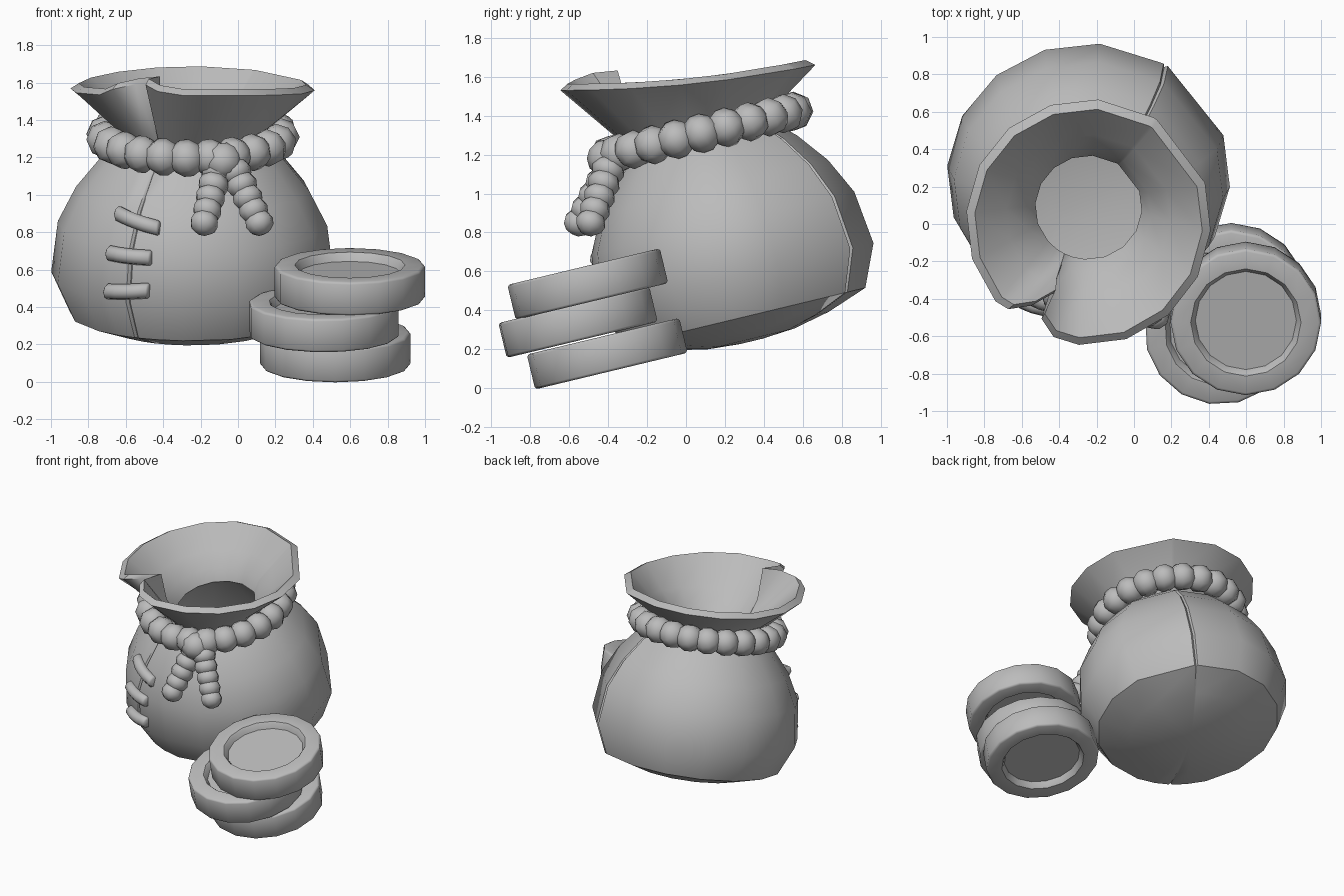
import bpy, bmesh, math
from mathutils import Vector, Matrix

cube = bpy.data.objects.get("Cube")
if cube:
    bpy.data.objects.remove(cube, do_unlink=True)

TILT = math.radians(13.5)
SEAM = math.radians(243)
CX, CY = -0.243, 0.382
BODY = 0.965
LEAN = Matrix.Rotation(TILT, 4, "X")

grey = bpy.data.materials.new("plain_grey")
grey.use_nodes = True
grey.diffuse_color = (0.5, 0.5, 0.5, 1)
grey.node_tree.nodes["Principled BSDF"].inputs["Base Color"].default_value = (0.5, 0.5, 0.5, 1)


def finish(name, bm, angle):
    bmesh.ops.recalc_face_normals(bm, faces=bm.faces)
    mesh = bpy.data.meshes.new(name)
    bm.to_mesh(mesh)
    bm.free()
    ob = bpy.data.objects.new(name, mesh)
    bpy.context.collection.objects.link(ob)
    mesh.materials.append(grey)
    bpy.ops.object.select_all(action="DESELECT")
    ob.select_set(True)
    bpy.context.view_layer.objects.active = ob
    bpy.ops.object.shade_smooth_by_angle(angle=math.radians(angle))
    return ob


def skin(bm, rings):
    """Join rings of points into a capped tube."""
    loops = [[bm.verts.new(p) for p in ring] for ring in rings]
    for a, b in zip(loops, loops[1:]):
        n = len(a)
        for i in range(n):
            j = (i + 1) % n
            bm.faces.new((a[i], a[j], b[j], b[i]))
    bm.faces.new(loops[0])
    bm.faces.new(loops[-1])


def leaned(az, r, h, depth=1.0):
    """Point at azimuth, radius and height about the leaning sack axis."""
    return LEAN @ Vector((CX + r * math.cos(az), CY + depth * r * math.sin(az), h))


# Sack: columns in degrees from the seam, extra ones beside both seams
BACK = 174
columns = [-10, -1, 0, 1, 10] + [22.5 * k for k in range(1, 8)]
columns += [BACK - 1, BACK, BACK + 1] + [22.5 * k for k in range(8, 16)]
columns = sorted(c for c in columns if c != 157.5 and c != 180) 
# Rim fold: column -> (depth, turn in degrees, rise)
FOLD = {-10: (0.04, -6, 0.03), -1: (0.19, -7, 0.05), 0: (0.37, 0, 0.05),
        1: (0.14, -0.5, 0.05), 10: (0.03, 0, 0.02)}


def sack_ring(r, h, fold=0.0, drop=0.0, groove=0.0, sag=0.0, depth=1.0):
    pts = []
    for d in columns:
        cut, turn, rise = FOLD.get(d, (0, 0, 0))
        rr = r * (1 - fold * cut)
        if d in (0, BACK):
            rr -= groove
        az = SEAM + math.radians(d + turn * fold)
        z = h - drop * rr * math.sin(az) - sag * math.cos(az) ** 2 + rise * fold
        pts.append(leaned(az, rr, z, depth))
    return pts


PROFILE = [(0.155, 0.06), (0.168, 0.24), (0.21, 0.44), (0.286, 0.66), (0.5, 0.758),
           (0.78, 0.722), (0.97, 0.625), (1.13, 0.495), (1.24, 0.37)]
bm = bmesh.new()
skin(bm, [sack_ring(r, h, groove=0.015 if 0.2 < h < 1.2 else 0, depth=BODY) for h, r in PROFILE]
     # Flared mouth with a thick lip
     + [sack_ring(0.44, 1.335, 0.15, 0.03), sack_ring(0.655, 1.55, 1, 0.137, sag=0.035),
        sack_ring(0.61, 1.58, 1, 0.137, sag=0.035), sack_ring(0.44, 1.4, 0.4, 0.06, sag=0.01),
        sack_ring(0.335, 1.3, 0.1, 0.02)]
     # Inner wall and floor
     + [sack_ring(r, h) for h, r in
        [(1.21, 0.285), (1.1, 0.4), (0.78, 0.64), (0.5, 0.67), (0.32, 0.56), (0.24, 0.3)]])
finish("sack", bm, 41)


# Rope: overlapping beads around the neck, a knot and two hanging ends
def bead(bm, pos, axis, radius, length):
    turn = Vector(axis).to_track_quat("Z", "Y").to_matrix().to_4x4()
    mat = Matrix.Translation(pos) @ turn @ Matrix.Diagonal((radius, radius, length, 1))
    bmesh.ops.create_uvsphere(bm, u_segments=8, v_segments=6, radius=1, matrix=mat)


bm = bmesh.new()
COUNT = 23
for k in range(COUNT):
    az = 2 * math.pi * k / COUNT
    tangent = leaned(az + 0.05, 0.47, 1.26) - leaned(az - 0.05, 0.47, 1.24)
    bead(bm, leaned(az, 0.47, 1.255, 1.04), tangent, 0.103, 0.095)
finish("neck_rope", bm, 50)

bm = bmesh.new()
bead(bm, (-0.08, -0.405, 1.18), (0.2, 0, 1), 0.105, 0.1)
finish("knot", bm, 50)

for name, end in (("rope_end_right", Vector((-0.18, -0.555, 0.85))),
                  ("rope_end_left", Vector((0.115, -0.49, 0.85)))):
    start = Vector((-0.08 + (end.x + 0.08) * 0.35, -0.4, 1.12))
    bm = bmesh.new()
    for k in range(5):
        t = k / 4
        bead(bm, start.lerp(end, t), end - start, 0.088 - 0.01 * t, 0.068)
    finish(name, bm, 50)


# Stitches: short bent bars across the seam
def sack_radius(h):
    for (h0, r0), (h1, r1) in zip(PROFILE, PROFILE[1:]):
        if h0 <= h <= h1:
            return r0 + (r1 - r0) * (h - h0) / (h1 - h0)


for name, h, slope, shift, half in (("upper_stitch", 0.925, -0.026, 0.0, 0.205),
                                    ("middle_stitch", 0.75, 0, -0.01, 0.178),
                                    ("lower_stitch", 0.56, 0.016, -0.01, 0.17)):
    bm = bmesh.new()
    rings = []
    for s in (-1, -0.93, -0.4, 0, 0.4, 0.93, 1):
        az = SEAM + shift + half * s
        hh = h + slope * s
        thick = 0.034 if abs(s) == 1 else 0.043
        mid = leaned(az, sack_radius(hh) + 0.012 - 0.01 * s * s, hh, BODY)
        out = LEAN.to_3x3() @ Vector((math.cos(az), math.sin(az), 0))
        up = LEAN.to_3x3() @ Vector((0, 0, 1))
        rings.append([mid + thick * (out * math.cos(a) + up * math.sin(a))
                      for a in (math.pi * k / 4 for k in range(8))])
    skin(bm, rings)
    finish(name, bm, 50)

# Coins: turned discs with a recess on both faces and a soft outer edge
HALF = 0.092
upper = [(0.27, HALF - 0.045), (0.285, HALF - 0.012), (0.295, HALF), (0.388, HALF),
         (0.398, HALF - 0.005), (0.403, HALF - 0.013)]
coin_profile = upper + [(r, -z) for r, z in reversed(upper)]
for name, pos, spin in (("bottom_coin", (0.52, -0.405, 0.177), 0.0),
                        ("middle_coin", (0.46, -0.555, 0.338), 0.25),
                        ("top_coin", (0.598, -0.505, 0.535), 0)):
    bm = bmesh.new()
    skin(bm, [[(r * math.cos(a), r * math.sin(a), z)
               for a in (math.pi * k / 8 for k in range(16))] for r, z in coin_profile])
    coin = finish(name, bm, 40)
    coin.matrix_world = Matrix.Translation(pos) @ LEAN @ Matrix.Rotation(spin, 4, "Z")
